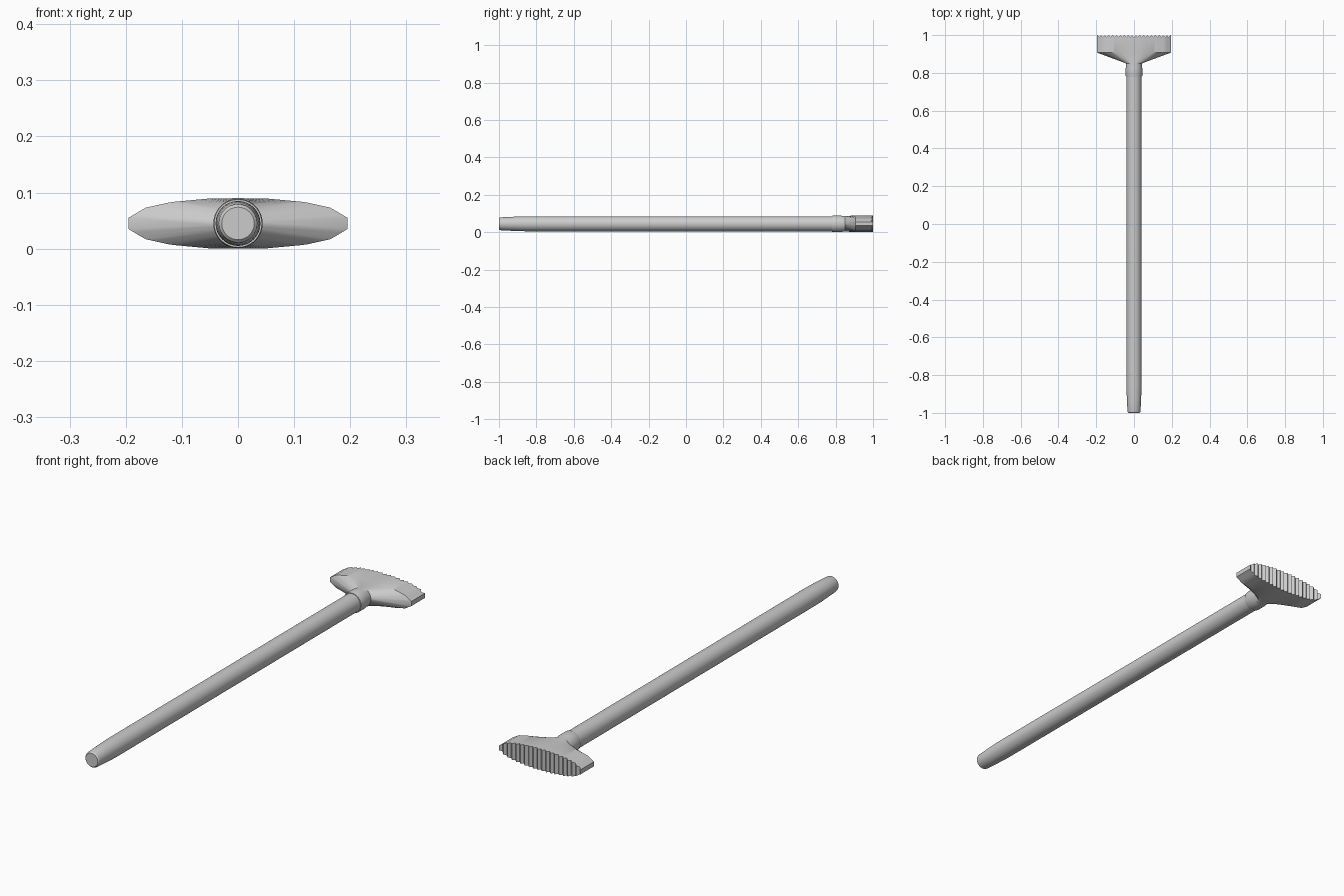
import bpy, bmesh, math

if "Cube" in bpy.data.objects:
    bpy.data.objects.remove(bpy.data.objects["Cube"])

ZC = 0.045      # height of the long axis
COLS = 38       # columns across the head (two per tooth)


def loft(name, rings, angle=30):
    """Skin a list of equal-length rings and return the object; ends are left open."""
    bm = bmesh.new()
    vr = [[bm.verts.new(p) for p in ring] for ring in rings]
    n = len(vr[0])
    for a, b in zip(vr, vr[1:]):
        for i in range(n):
            j = (i + 1) % n
            bm.faces.new((a[i], a[j], b[j], b[i]))
    bm.faces.new(vr[0])
    last = vr[-1]
    if name == "head":
        # serrated end: one strip per column between upper and lower edges
        for i in range(COLS):
            bm.faces.new((last[i], last[i + 1], last[n - 2 - i], last[n - 1 - i]))
    else:
        bm.faces.new(last)
    bmesh.ops.recalc_face_normals(bm, faces=bm.faces)
    me = bpy.data.meshes.new(name)
    bm.to_mesh(me)
    bm.free()
    ob = bpy.data.objects.new(name, me)
    bpy.context.collection.objects.link(ob)
    bpy.ops.object.select_all(action='DESELECT')
    ob.select_set(True)
    bpy.context.view_layer.objects.active = ob
    bpy.ops.object.shade_smooth_by_angle(angle=math.radians(angle))
    return ob


def circle(y, r, n=32):
    return [(r * math.cos(2 * math.pi * i / n), y, ZC + r * math.sin(2 * math.pi * i / n))
            for i in range(n)]


# handle: tapered, softly rounded grip end
loft("handle", [circle(y, r) for y, r in
                [(-1, 0.029), (-0.996, 0.033), (-0.99, 0.0345), (-0.93, 0.0375), (-0.88, 0.0395),
                 (-0.85, 0.04), (0.80, 0.04)]])

# head: half-height of the lens-shaped section across its width
SECTION = [(0, 0.045), (0.05, 0.0445), (0.12, 0.038), (0.165, 0.028), (0.195, 0.010)]


def half_height(x):
    x = min(abs(x), 0.195)
    for (x0, h0), (x1, h1) in zip(SECTION, SECTION[1:]):
        if x <= x1:
            return h0 + (h1 - h0) * (x - x0) / (x1 - x0)
    return SECTION[-1][1]


def ring(f):
    """Upper edge left to right, then lower edge back."""
    up = [f(i) for i in range(COLS + 1)]
    return ([(x, y, ZC + h) for x, y, h in up] +
            [(x, y, ZC - h) for x, y, h in reversed(up)])


def round_ring(y, r):
    def f(i):
        a = math.radians(176 - 172 * i / COLS)
        return r * math.cos(a), y, r * math.sin(a)
    return ring(f)


def lens_ring(y, tooth=0.0):
    def f(i):
        x = -0.195 + 0.39 * i / COLS
        return x, y - (tooth if i % 2 else 0), half_height(x)
    return ring(f)


loft("head", [round_ring(0.78, 0.0425), round_ring(0.785, 0.044), round_ring(0.825, 0.044),
              round_ring(0.85, 0.041), lens_ring(0.907), lens_ring(1.0, 0.01)])
